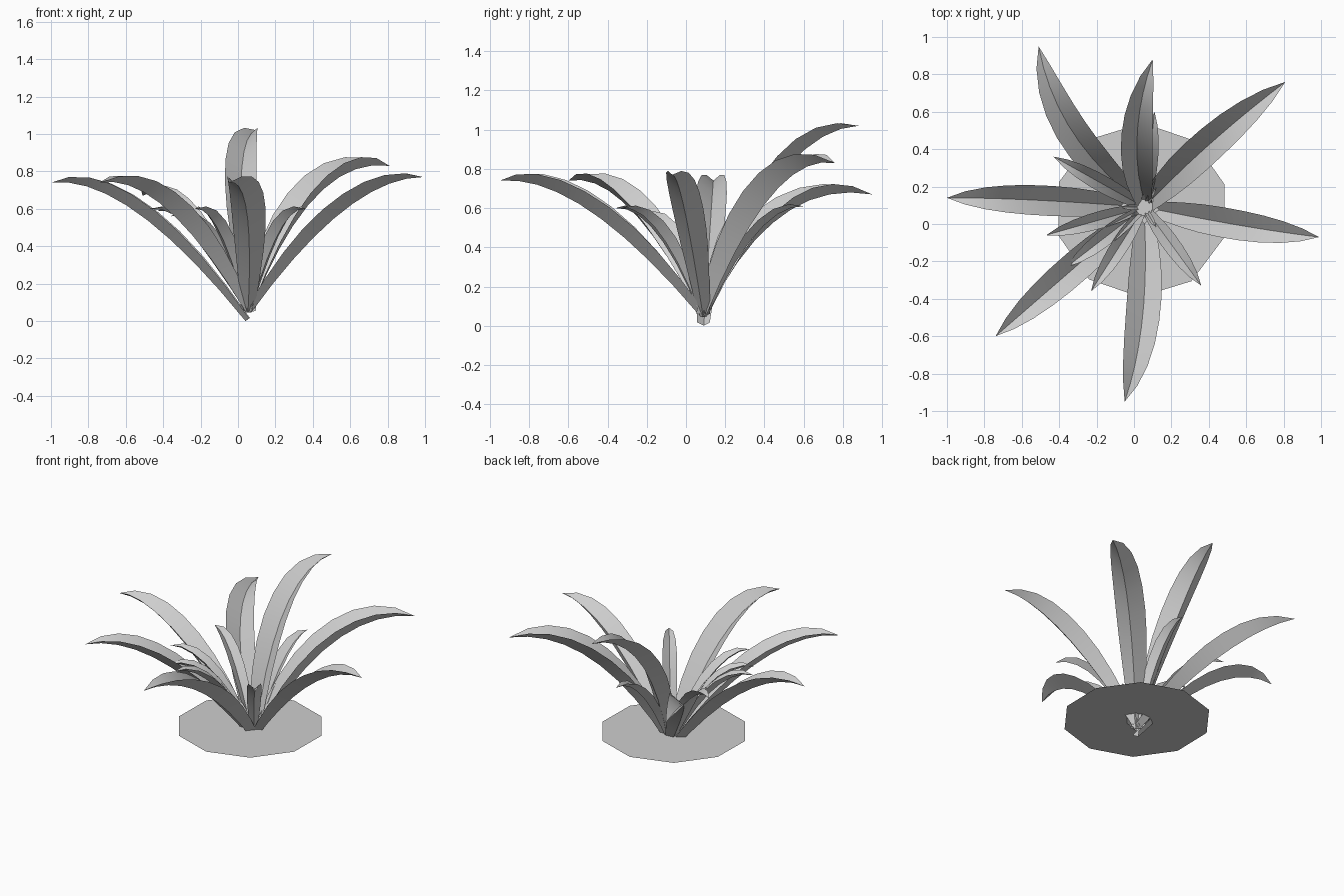
import bpy
import math
from mathutils import Vector

cube = bpy.data.objects.get("Cube")
if cube:
    bpy.data.objects.remove(cube, do_unlink=True)


def make_material(name, value):
    mat = bpy.data.materials.new(name)
    mat.use_nodes = True
    colour = (value, value, value, 1.0)
    mat.diffuse_color = colour
    mat.node_tree.nodes["Principled BSDF"].inputs["Base Color"].default_value = colour
    return mat


GREY = make_material("light grey", 0.62)
CENTRE = Vector((0.055, 0.09, 0.0))
UP = Vector((0, 0, 1))


def add_mesh(name, verts, faces, smooth=True):
    mesh = bpy.data.meshes.new(name)
    mesh.from_pydata(verts, [], faces)
    mesh.materials.append(GREY)
    obj = bpy.data.objects.new(name, mesh)
    bpy.context.collection.objects.link(obj)
    if smooth:
        bpy.ops.object.select_all(action='DESELECT')
        obj.select_set(True)
        bpy.context.view_layer.objects.active = obj
        bpy.ops.object.shade_smooth_by_angle(angle=math.radians(40))
    return obj


def width_at(t):
    """Narrow foot, broad middle, pointed tip."""
    if t < 0.45:
        return 0.4 + 0.6 * math.sin(t / 0.45 * math.pi / 2)
    return max(0.0, 1 - ((t - 0.45) / 0.55) ** 2.5)


def add_leaf(name, tip, half_width, reach, rise, bow=0.0, fold=40, base_z=0.045, segments=9):
    """V-folded blade along an arching curve from the crown to the tip."""
    tip = Vector(tip)
    out = Vector((tip.x - CENTRE.x, tip.y - CENTRE.y, 0))
    length = out.length
    out.normalize()
    side = UP.cross(out)
    start = CENTRE + out * 0.015 + UP * base_z
    control = CENTRE + out * length * reach + side * bow * 2 + UP * rise
    angle = math.radians(fold)
    verts, faces = [], []
    for i in range(segments):
        t = i / segments
        spine = start * (1 - t) ** 2 + control * 2 * t * (1 - t) + tip * t * t
        tangent = ((control - start) * (1 - t) + (tip - control) * t).normalized()
        across = UP.cross(tangent).normalized()
        normal = tangent.cross(across)
        w = half_width * width_at(t)
        lift = normal * w * math.sin(angle)
        spread = across * w * math.cos(angle)
        verts += [spine + spread + lift, spine, spine - spread + lift]
    verts.append(tip)
    for i in range(segments - 1):
        a = i * 3
        for k in (a, a + 1):
            faces.append((k, k + 1, k + 4, k + 3))
    last, end = (segments - 1) * 3, len(verts) - 1
    faces += [(last, last + 1, end), (last + 1, last + 2, end)]
    return add_mesh(name, verts, faces)


# Round ground sheet around the crown
SIDES = 10
rim = [(0.04 + 0.465 * math.cos(math.radians(89) + k * math.tau / SIDES),
        0.075 + 0.465 * math.sin(math.radians(89) + k * math.tau / SIDES), 0.13)
       for k in range(SIDES)]
add_mesh("ground_disc", rim, [tuple(range(SIDES))], smooth=False)

# Large outer leaves
add_leaf("leaf_right", (-1.0, 0.14, 0.74), 0.105, 0.62, 0.79, bow=-0.01, base_z=0.0)
add_leaf("leaf_left", (0.99, -0.07, 0.77), 0.105, 0.58, 0.77, bow=-0.01)
add_leaf("leaf_front", (-0.05, -0.95, 0.74), 0.12, 0.60, 0.78, bow=0.05)
add_leaf("leaf_back", (0.10, 0.88, 1.02), 0.11, 0.47, 1.00, bow=0.06)
add_leaf("leaf_back_left", (0.81, 0.76, 0.83), 0.13, 0.48, 0.89, bow=0.02, fold=45)
add_leaf("leaf_back_right", (-0.51, 0.95, 0.67), 0.115, 0.54, 0.76, bow=0.10)
add_leaf("leaf_front_right", (-0.74, -0.60, 0.74), 0.11, 0.58, 0.80)

# Short inner leaves
INNER_TIPS = [(-0.43, 0.36, 0.59), (-0.47, -0.06, 0.60), (-0.36, -0.23, 0.56),
              (-0.23, -0.36, 0.60), (0.36, -0.33, 0.60), (0.11, 0.60, 0.61)]
for n, tip in enumerate(INNER_TIPS):
    add_leaf(f"inner_leaf_{n + 1}", tip, 0.06, 0.55, 0.62, segments=7)

# Small sprouts in the crown
for n in range(3):
    a = math.radians(60 + 120 * n)
    tip = CENTRE + Vector((0.13 * math.cos(a), 0.13 * math.sin(a), 0.28))
    add_leaf(f"sprout_{n + 1}", tip, 0.02, 0.5, 0.24, segments=4)
